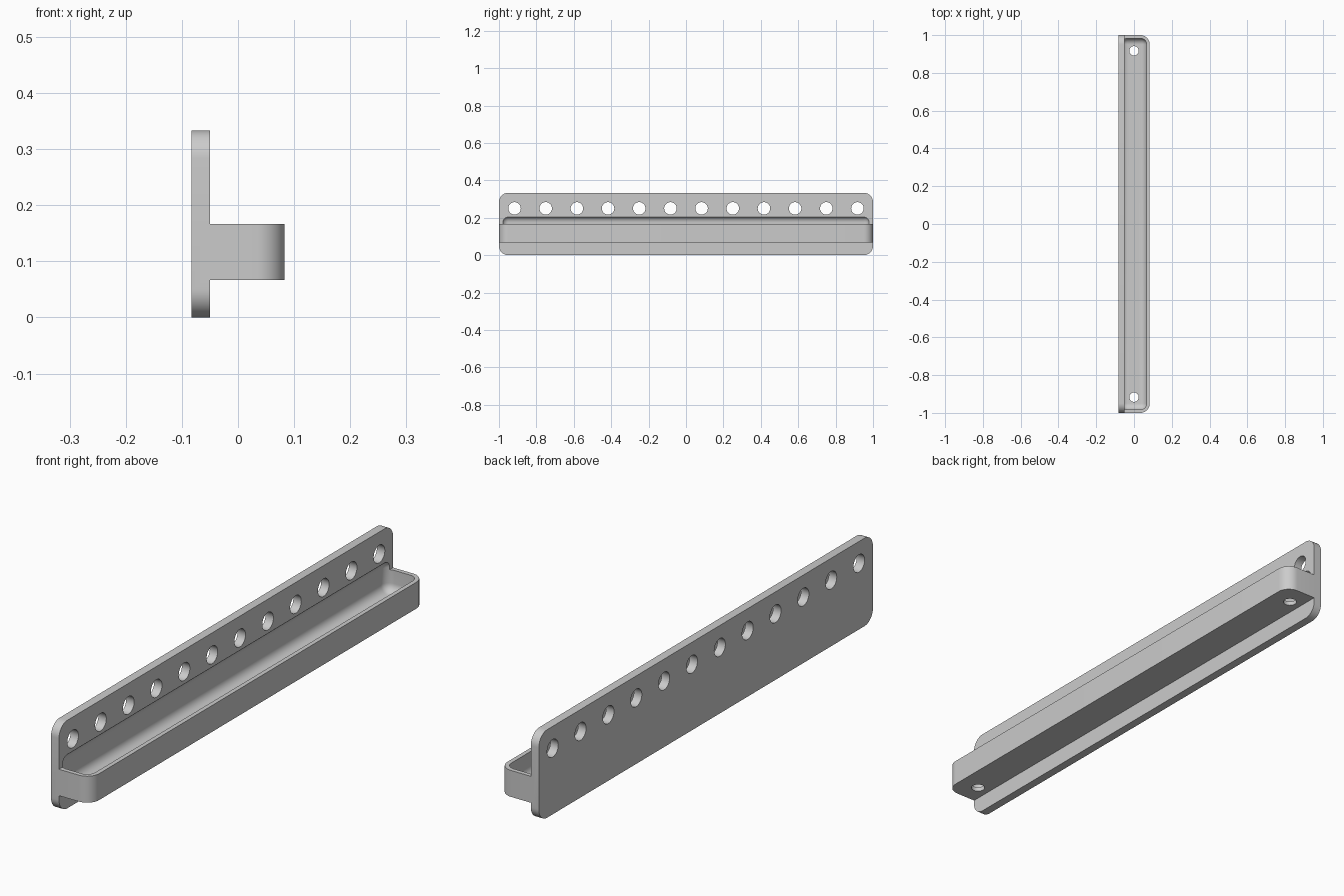
import bpy, bmesh, math
from mathutils import Matrix, Vector

if "Cube" in bpy.data.objects:
    bpy.data.objects.remove(bpy.data.objects["Cube"])

grey = bpy.data.materials.new("light_grey")
grey.use_nodes = True
COLOUR = (0.6, 0.6, 0.6, 1)
grey.diffuse_color = COLOUR
grey.node_tree.nodes["Principled BSDF"].inputs["Base Color"].default_value = COLOUR


def make_object(name, bm):
    mesh = bpy.data.meshes.new(name)
    bm.to_mesh(mesh)
    bm.free()
    mesh.materials.append(grey)
    obj = bpy.data.objects.new(name, mesh)
    bpy.context.collection.objects.link(obj)
    return obj


def rounded_box(name, low, high, radius, pick):
    """Box between two corners, with the edges chosen by pick(a, b) rounded."""
    low, high = Vector(low), Vector(high)
    bm = bmesh.new()
    bmesh.ops.create_cube(bm, size=1)
    for v in bm.verts:
        v.co = (low + high) / 2 + v.co * (high - low)
    edges = [e for e in bm.edges if pick(e.verts[0].co, e.verts[1].co)]
    bmesh.ops.bevel(bm, geom=edges, offset=radius, segments=10,
                    profile=0.5, affect='EDGES', clamp_overlap=True)
    return make_object(name, bm)


def hole_row(name, centres, radius, depth, rotation):
    """Cylinders at every centre, joined into one cutter."""
    bm = bmesh.new()
    for c in centres:
        bmesh.ops.create_cone(bm, cap_ends=True, segments=40, radius1=radius,
                              radius2=radius, depth=depth,
                              matrix=Matrix.Translation(c) @ rotation)
    return make_object(name, bm)


def combine(target, other, operation):
    mod = target.modifiers.new(operation.title(), 'BOOLEAN')
    mod.operation, mod.solver, mod.object = operation, 'EXACT', other
    bpy.context.view_layer.objects.active = target
    bpy.ops.object.modifier_apply(modifier=mod.name)
    bpy.data.objects.remove(other)


# Upright plate, rounded at its four corners
rack = rounded_box("wall_rack", (-0.0833, -1, 0), (-0.05, 1, 0.3333), 0.05,
                   lambda a, b: abs(a.x - b.x) > 0.01)

# Shelf tray, rounded at its two outer upright corners
tray = rounded_box("tray", (-0.06, -1, 0.0667), (0.0833, 1, 0.1667), 0.05,
                   lambda a, b: abs(a.z - b.z) > 0.01 and a.x > 0)
combine(rack, tray, 'UNION')

# Rounded pocket, which also bites into the plate
pocket = rounded_box("pocket", (-0.0667, -0.9833, 0.0833), (0.0667, 0.9833, 0.2083),
                     0.0333, lambda a, b: True)
combine(rack, pocket, 'DIFFERENCE')

# Row of holes along the plate
holes = hole_row("plate_holes", [Vector((-0.0667, (i - 5.5) / 6, 0.25)) for i in range(12)],
                 0.0333, 0.1, Matrix.Rotation(math.pi / 2, 4, 'Y'))
combine(rack, holes, 'DIFFERENCE')

# Drain hole at each end of the tray
drains = hole_row("drain_holes", [Vector((0, s * 0.9167, 0.075)) for s in (-1, 1)],
                  0.025, 0.06, Matrix.Identity(4))
combine(rack, drains, 'DIFFERENCE')

bpy.ops.object.select_all(action='DESELECT')
rack.select_set(True)
bpy.context.view_layer.objects.active = rack
bpy.ops.object.shade_smooth_by_angle(angle=math.radians(30))
